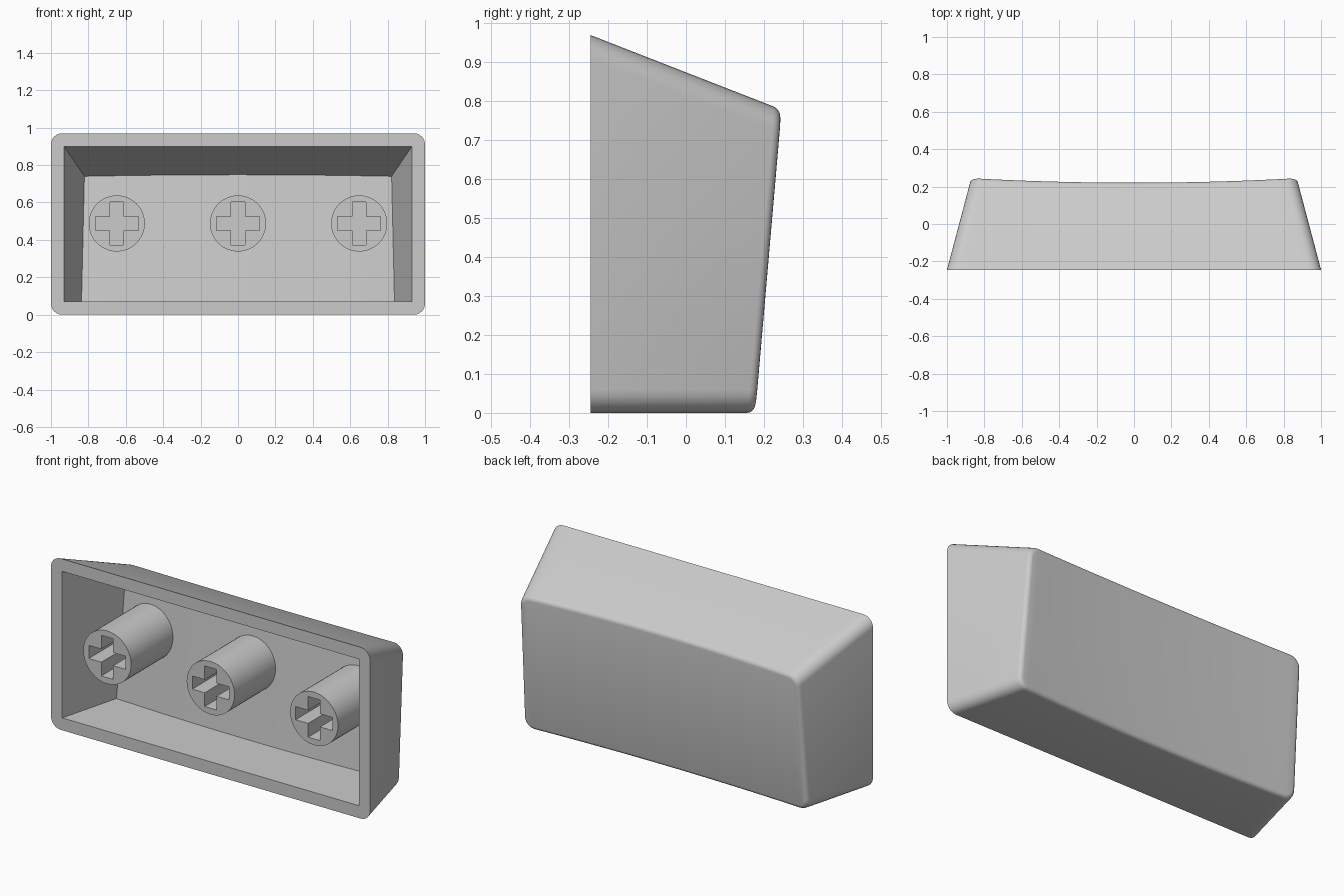
import bpy, bmesh
from math import sin, cos, pi, radians

cube = bpy.data.objects.get("Cube")
if cube:
    bpy.data.objects.remove(cube, do_unlink=True)

FRONT = -0.245      # plane of the open rim
CORNER = 0.06       # corner radius of the outer walls
WALL = 0.07         # wall thickness
FILLET = 0.02       # rounding around the dished face

grey = bpy.data.materials.new("light grey plastic")
grey.use_nodes = True
colour = (0.6, 0.6, 0.6, 1)
grey.diffuse_color = colour
grey.node_tree.nodes["Principled BSDF"].inputs["Base Color"].default_value = colour


def finish(bm, name):
    """Turn a bmesh into a named, shaded object."""
    bmesh.ops.remove_doubles(bm, verts=bm.verts, dist=1e-5)
    bmesh.ops.recalc_face_normals(bm, faces=bm.faces)
    mesh = bpy.data.meshes.new(name)
    bm.to_mesh(mesh)
    bm.free()
    mesh.materials.append(grey)
    obj = bpy.data.objects.new(name, mesh)
    bpy.context.collection.objects.link(obj)
    bpy.ops.object.select_all(action='DESELECT')
    obj.select_set(True)
    bpy.context.view_layer.objects.active = obj
    bpy.ops.object.shade_smooth_by_angle(angle=radians(30))
    return obj


def bridge(bm, a, b):
    """Join two loops of equal length with quads."""
    n = len(a)
    for i in range(n):
        j = (i + 1) % n
        bm.faces.new((a[i], a[j], b[j], b[i]))


# Half outline from left to right: side position and corner arc direction
ARC, SPAN = 6, 32
left = [(-1, -cos(k * pi / 2 / ARC), sin(k * pi / 2 / ARC)) for k in range(ARC + 1)]
straight = [(2 * k / SPAN - 1, 0, 1) for k in range(1, SPAN)]
right = [(-s, -ax, az) for s, ax, az in reversed(left)]
HALF = left + straight + right


def back_y(x, z):
    """Leaning face, dished across its width."""
    return 0.178 + 0.088 * z - 0.025 * (1 - (x / 0.87) ** 2)


def outline_point(spec, upper, inset, y):
    s, ax, az = spec
    r = max(CORNER - inset, 0)
    depth = y - FRONT
    w = 1 - 0.265 * depth - inset
    top = 0.97 - 0.39 * depth - inset
    x = s * (w - r) + r * ax
    z = top - r + r * az if upper else inset + r - r * az
    return x, z


def ring(bm, inset, drop=None):
    """Rounded outline on the rim plane, or at a drop below the dished face."""
    verts = []
    for upper, specs in ((True, HALF), (False, HALF[::-1])):
        for spec in specs:
            y = FRONT if drop is None else 0.2
            x, z = outline_point(spec, upper, inset, y)
            if drop is not None:
                for _ in range(6):
                    y = back_y(x, z) - drop
                    x, z = outline_point(spec, upper, inset, y)
            verts.append(bm.verts.new((x, y, z)))
    return verts


def cap(bm, loop):
    """Close a ring with strips running from its top to its bottom."""
    last = len(loop) - 1
    for i in range(len(HALF) - 1):
        bm.faces.new((loop[i], loop[i + 1], loop[last - i - 1], loop[last - i]))


# Hollow tapered shell: inner floor, inner walls, rim, outer walls, dished face
bm = bmesh.new()
rings = [ring(bm, WALL, 0.075), ring(bm, WALL), ring(bm, 0)]
for k in range(5):
    a = k * pi / 8
    rings.append(ring(bm, FILLET * (1 - cos(a)), FILLET * (1 - sin(a))))
for a, b in zip(rings, rings[1:]):
    bridge(bm, a, b)
cap(bm, rings[0])
cap(bm, rings[-1])
finish(bm, "cap_shell")


# Round stems with a cross-shaped socket
def stem(name, cx, cz=0.488, radius=0.15, long=0.115, thin=0.037):
    bm = bmesh.new()
    circle = [(radius * cos(k * pi / 24), radius * sin(k * pi / 24)) for k in range(48)]
    arm = [(long, -thin), (long, thin), (thin, thin)]
    cross = []
    for _ in range(4):
        cross += arm
        arm = [(-z, x) for x, z in arm]
    edges = []
    for outline, end in ((circle, 0.16), (cross, 0.04)):
        near, far = [[bm.verts.new((cx + x, y, cz + z)) for x, z in outline]
                     for y in (FRONT, end)]
        bridge(bm, near, far)
        bm.faces.new(far)
        edges += [bm.edges.get((near[i - 1], near[i])) for i in range(len(near))]
    bmesh.ops.triangle_fill(bm, edges=edges, use_beauty=True, normal=(0, -1, 0))
    return finish(bm, name)


for side, cx in (("right", -0.648), ("centre", 0), ("left", 0.648)):
    stem(side + "_stem", cx)
